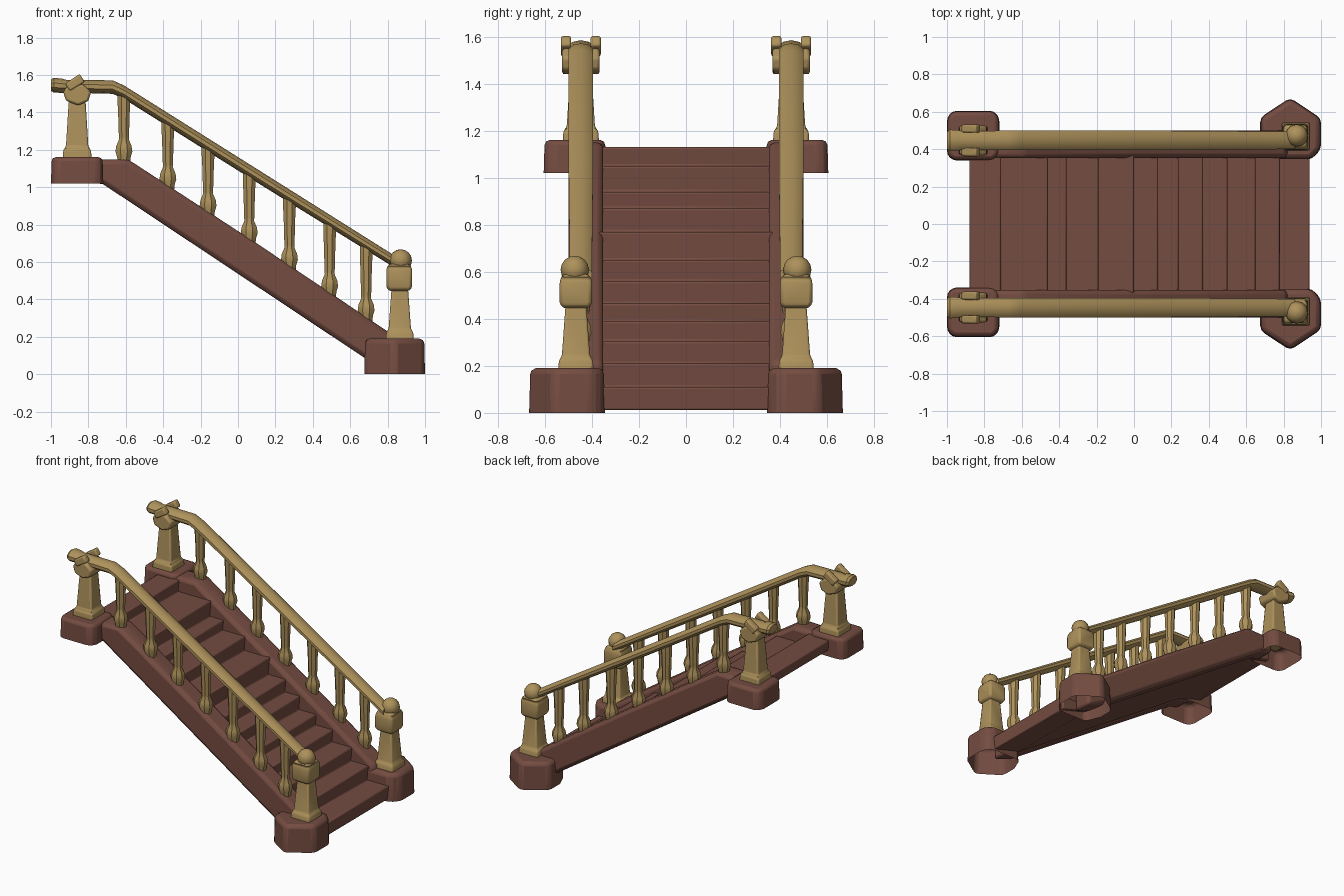
import bpy, bmesh, math
from mathutils import Vector

if "Cube" in bpy.data.objects:
    bpy.data.objects.remove(bpy.data.objects["Cube"])


def material(name, rgb):
    m = bpy.data.materials.new(name)
    m.diffuse_color = (*rgb, 1)
    m.use_nodes = True
    m.node_tree.nodes["Principled BSDF"].inputs["Base Color"].default_value = m.diffuse_color
    return m


BROWN = material("red_brown_wood", (0.175, 0.072, 0.053))
GOLD = material("golden_wood", (0.42, 0.285, 0.105))
SIDE_Y = 0.447                                   # centre line of each railing


def finish(bm, name, mat, bevel=0.0, mirror=True, segments=2):
    """Turn a bmesh into an object, bevel it, mirror it to the other side."""
    me = bpy.data.meshes.new(name)
    bm.to_mesh(me)
    bm.free()
    ob = bpy.data.objects.new(name, me)
    bpy.context.collection.objects.link(ob)
    me.materials.append(mat)
    if bevel:
        b = ob.modifiers.new("bevel", 'BEVEL')
        b.width, b.segments, b.limit_method = bevel, segments, 'ANGLE'
        b.angle_limit = math.radians(25)
    if mirror:
        m = ob.modifiers.new("mirror", 'MIRROR')
        m.use_axis = (False, True, False)
        m.use_mirror_merge = False
    bpy.ops.object.select_all(action='DESELECT')
    ob.select_set(True)
    bpy.context.view_layer.objects.active = ob
    bpy.ops.object.shade_smooth_by_angle(angle=math.radians(35))
    return ob


def loft(bm, rings, caps=(True, True)):
    """Skin a list of point rings into a tube."""
    loops = [[bm.verts.new(p) for p in ring] for ring in rings]
    n = len(loops[0])
    for a, b in zip(loops, loops[1:]):
        for i in range(n):
            j = (i + 1) % n
            bm.faces.new((a[i], a[j], b[j], b[i]))
    ends = [bm.faces.new(loops[0]), bm.faces.new(loops[-1])]
    bmesh.ops.recalc_face_normals(bm, faces=bm.faces[:])
    bmesh.ops.delete(bm, geom=[f for f, keep in zip(ends, caps) if not keep],
                     context='FACES_ONLY')


def prism_y(bm, pts, y0, y1):
    loft(bm, [[(x, y, z) for x, z in pts] for y in (y0, y1)])


def foot(name, pts, z0, z1):
    """Stone-like foot block, open underneath, slightly narrower on top."""
    bm = bmesh.new()
    c = sum((Vector(p) for p in pts), Vector((0, 0))) / len(pts)
    top = [c + (Vector(p) - c) * 0.97 for p in pts]
    loft(bm, [[(x, y, z0) for x, y in pts], [(x, y, z1) for x, y in top]], (False, True))
    finish(bm, name, BROWN, 0.025)


def turned(bm, cx, cy, profile, sides):
    """Stack of (z, half width) rings with a regular cross-section."""
    k = 1 / math.cos(math.pi / sides)
    ang = [math.tau * (i + 0.5) / sides for i in range(sides)]
    loft(bm, [[(cx + r * k * math.cos(a), cy + r * k * math.sin(a), z) for a in ang]
              for z, r in profile])


# Stairs: one stepped profile, with uneven treads and a sloped underside
fronts = [-0.71, -0.46, -0.36, -0.19, 0.0, 0.13, 0.24, 0.37, 0.50, 0.65, 0.78, 0.94]
levels = [1.13, 1.05, 0.94, 0.87, 0.77, 0.65, 0.56, 0.465, 0.39, 0.305, 0.21, 0.11]
profile = [(-0.88, 1.06), (-0.88, 1.13)]
for i, (x, z) in enumerate(zip(fronts, levels)):
    below = levels[i + 1] if i < 11 else 0.01
    profile += [(x, z), (x - 0.008, below)]
profile += [(0.72, 0.07), (-0.70, 1.015)]
bm = bmesh.new()
prism_y(bm, profile, -0.37, 0.37)
finish(bm, "steps", BROWN, 0.009, mirror=False)

# Side beams carrying the railings
bm = bmesh.new()
prism_y(bm, [(-0.80, 1.145), (-0.59, 1.15), (0.10, 0.70), (0.82, 0.215), (0.82, 0.03),
             (0.68, 0.085), (-0.72, 1.015), (-0.80, 1.03)], 0.352, 0.50)
finish(bm, "side_beam", BROWN, 0.025)

# Foot blocks
foot("lower_foot", [(0.835, 0.675), (0.675, 0.57), (0.675, 0.45), (0.72, 0.345),
                    (0.95, 0.345), (1.0, 0.40), (1.0, 0.565)], 0.0, 0.19)
foot("upper_foot", [(-1.0, 0.37), (-0.97, 0.34), (-0.75, 0.34), (-0.72, 0.37),
                    (-0.72, 0.57), (-0.75, 0.605), (-0.97, 0.605), (-1.0, 0.57)], 1.02, 1.16)

# Lower posts: flange, tapered shaft, square head, ball
LX, LY = 0.865, 0.468
bm = bmesh.new()
turned(bm, LX, LY, [(0.17, 0.076), (0.225, 0.072), (0.24, 0.060), (0.46, 0.044)], 4)
finish(bm, "lower_post", GOLD, 0.012)
bm = bmesh.new()
turned(bm, LX - 0.003, LY, [(0.445, 0.058), (0.47, 0.069), (0.565, 0.069), (0.59, 0.055)], 4)
finish(bm, "lower_post_head", GOLD, 0.015)
bm = bmesh.new()
bmesh.ops.create_uvsphere(bm, u_segments=12, v_segments=8, radius=0.06)
bmesh.ops.translate(bm, verts=bm.verts, vec=(LX + 0.005, LY + 0.005, 0.608))
finish(bm, "lower_post_ball", GOLD)

# Upper posts: flange, tapered shaft, faceted head with two tilted tabs
UX = -0.86
bm = bmesh.new()
turned(bm, UX, SIDE_Y, [(1.14, 0.078), (1.20, 0.074), (1.215, 0.060), (1.46, 0.045)], 4)
finish(bm, "upper_post", GOLD, 0.012)
bm = bmesh.new()
prism_y(bm, [(-0.935, 1.51), (-0.91, 1.545), (-0.83, 1.55), (-0.785, 1.51),
             (-0.80, 1.46), (-0.855, 1.437), (-0.92, 1.462)], SIDE_Y - 0.08, SIDE_Y + 0.08)
finish(bm, "upper_post_head", GOLD, 0.012)
for name, y in (("inner_tab", SIDE_Y - 0.063), ("outer_tab", SIDE_Y + 0.063)):
    bm = bmesh.new()
    t = math.radians(32)
    pts = [(-0.872 + u * math.cos(t) - v * math.sin(t), 1.562 + u * math.sin(t) + v * math.cos(t))
           for u, v in ((-0.05, -0.028), (0.045, -0.028), (0.045, 0.024), (-0.05, 0.02))]
    prism_y(bm, pts, y - 0.022, y + 0.022)
    finish(bm, name, GOLD, 0.01)

# Handrail: octagon swept along a bent path (x, z, scale)
path = [(-1.0, 1.545, 0.85), (-0.985, 1.545, 1.1), (-0.94, 1.542, 1.05), (-0.92, 1.54, 0.95),
        (-0.67, 1.535, 1.0), (-0.61, 1.508, 1.0), (0.10, 1.062, 1.0), (0.80, 0.625, 0.9),
        (0.86, 0.588, 0.9)]
bm = bmesh.new()
loft(bm, [[(x, SIDE_Y + 0.055 * s * math.cos(a), z + 0.036 * s * math.sin(a))
           for a in [math.tau * (i + 0.5) / 10 for i in range(10)]] for x, z, s in path])
finish(bm, "handrail", GOLD)

# Balusters: vase-shaped spindles between beam and handrail
bm = bmesh.new()
for x in (-0.61, -0.375, -0.16, 0.06, 0.275, 0.49, 0.685):
    b = min(1.14, 1.15 - 0.662 * (x + 0.59) - 0.015)
    top = 1.125 - 0.63 * x
    h = top - b
    turned(bm, x, SIDE_Y, [(b - 0.03, 0.032), (b + 0.02, 0.036), (b + 0.05, 0.045),
                           (b + 0.08, 0.041), (b + 0.115, 0.026), (b + 0.13, 0.027),
                           (b + 0.7 * h, 0.031), (b + 0.85 * h, 0.034), (top, 0.034)], 8)
finish(bm, "balusters", GOLD)
